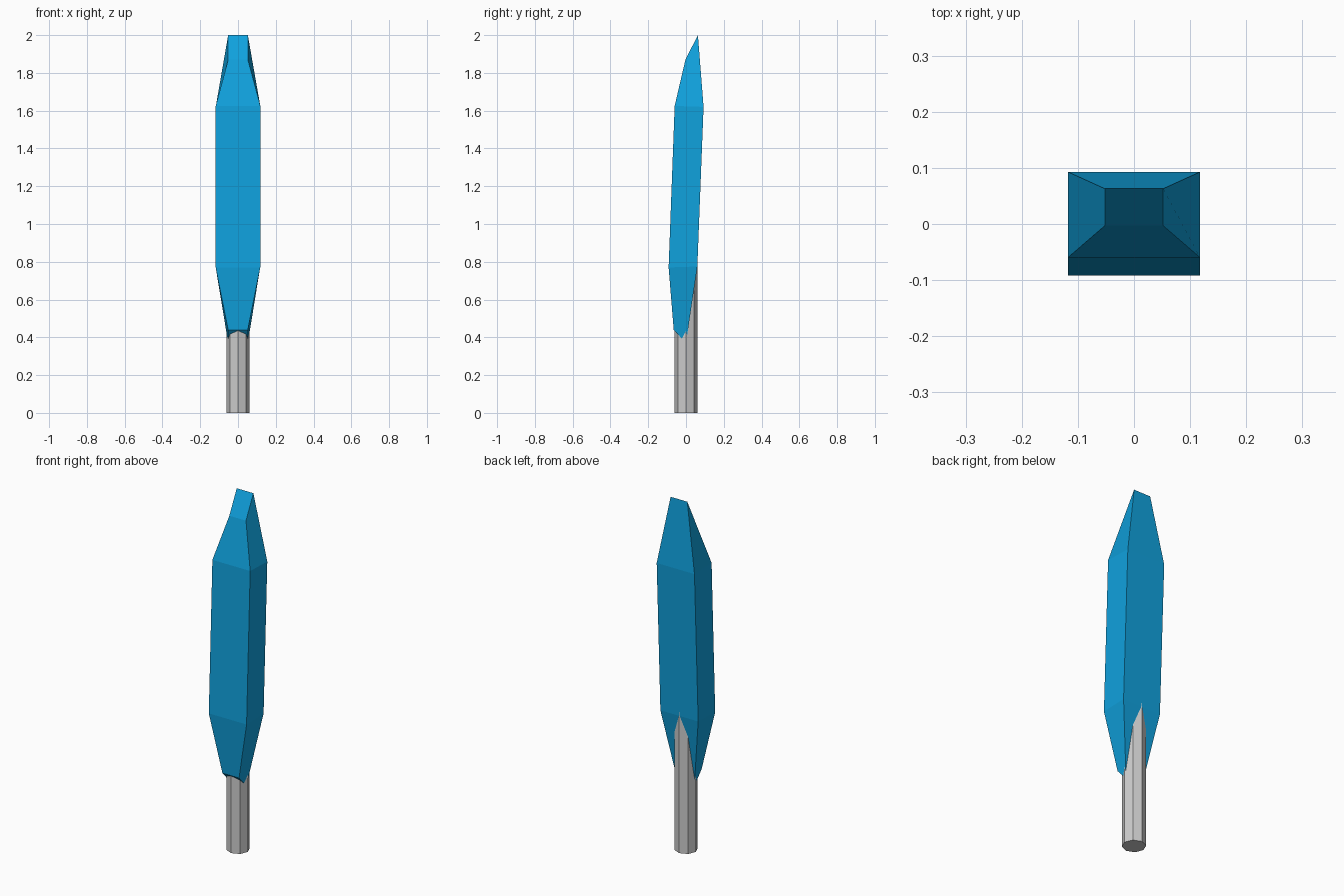
import bpy, bmesh

if "Cube" in bpy.data.objects:
    bpy.data.objects.remove(bpy.data.objects["Cube"])

# Blue material for the blade
blue = bpy.data.materials.new("blue")
blue.diffuse_color = (0.005, 0.36, 0.73, 1)
blue.use_nodes = True
blue.node_tree.nodes["Principled BSDF"].inputs["Base Color"].default_value = blue.diffuse_color

# Blade: rectangular sections lofted upwards
# each row: half width, front (y, z), back (y, z)
sections = [
    (0.052, (-0.065, 0.44), (0.00, 0.37)),
    (0.118, (-0.092, 0.77), (0.06, 0.775)),
    (0.118, (-0.06, 1.625), (0.093, 1.62)),
    (0.052, (-0.003, 1.87), (0.063, 2.0)),
]
bm = bmesh.new()
rings = []
for w, (fy, fz), (by, bz) in sections:
    rings.append([bm.verts.new(p) for p in
                  ((-w, fy, fz), (w, fy, fz), (w, by, bz), (-w, by, bz))])
for lo, hi in zip(rings, rings[1:]):
    for i in range(4):
        j = (i + 1) % 4
        bm.faces.new((lo[i], lo[j], hi[j], hi[i]))
bm.faces.new(rings[0][::-1])
bm.faces.new(rings[-1])
bmesh.ops.recalc_face_normals(bm, faces=bm.faces)
mesh = bpy.data.meshes.new("blade")
bm.to_mesh(mesh)
bm.free()
blade = bpy.data.objects.new("blade", mesh)
mesh.materials.append(blue)
bpy.context.collection.objects.link(blade)

# Handle: eight-sided rod running up into the blade
bpy.ops.mesh.primitive_cylinder_add(vertices=8, radius=0.061, depth=0.9,
                                    location=(0, 0, 0.45))
bpy.context.object.name = "handle"
